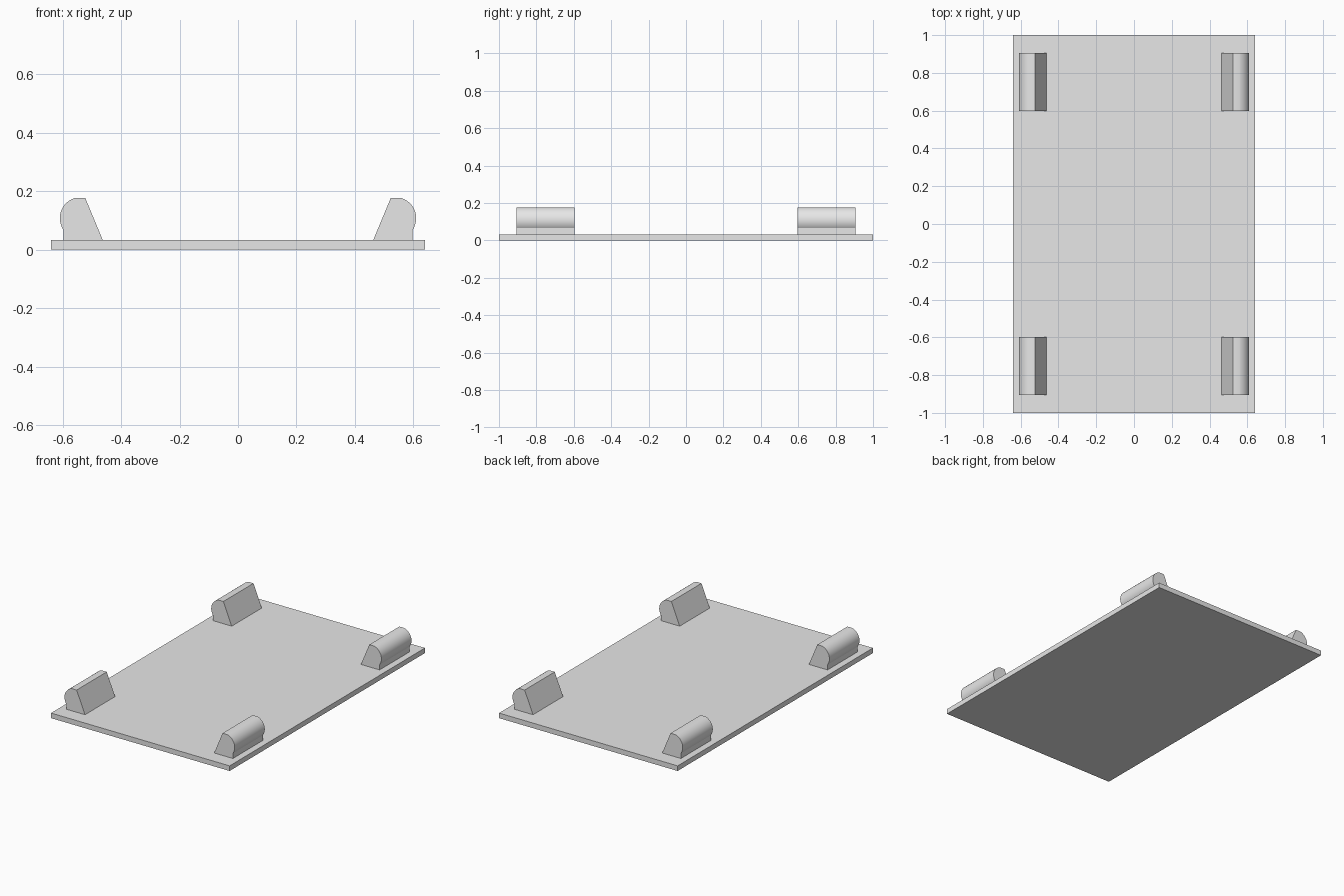
import bpy, bmesh, math

default = bpy.data.objects.get("Cube")
if default:
    bpy.data.objects.remove(default, do_unlink=True)

PLATE_X, PLATE_Y, PLATE_TOP = 0.64, 1.0, 0.033
CLIP_TOP, CLIP_WALL = 0.177, 0.597
CLIP_Y0, CLIP_Y1 = 0.597, 0.905

# Single grey plastic
grey = bpy.data.materials.new("light_grey")
grey.use_nodes = True
grey.diffuse_color = (0.8, 0.8, 0.8, 1)
grey.node_tree.nodes["Principled BSDF"].inputs["Base Color"].default_value = (0.8, 0.8, 0.8, 1)


def extrude_profile(name, profile, offset, smooth=False):
    """Make a solid from a closed outline pushed along an offset."""
    bm = bmesh.new()
    face = bm.faces.new([bm.verts.new(p) for p in profile])
    top = bmesh.ops.extrude_face_region(bm, geom=[face])["geom"]
    verts = [v for v in top if isinstance(v, bmesh.types.BMVert)]
    bmesh.ops.translate(bm, verts=verts, vec=offset)
    bmesh.ops.recalc_face_normals(bm, faces=bm.faces)
    mesh = bpy.data.meshes.new(name)
    bm.to_mesh(mesh)
    bm.free()
    mesh.materials.append(grey)
    obj = bpy.data.objects.new(name, mesh)
    bpy.context.collection.objects.link(obj)
    if smooth:
        bpy.ops.object.select_all(action="DESELECT")
        obj.select_set(True)
        bpy.context.view_layer.objects.active = obj
        bpy.ops.object.shade_smooth_by_angle(angle=math.radians(25))
    return obj


def clip_outline():
    """Sloped inner face, flat top, and rounded outer bulge above a short wall."""
    radius, cx, cz = 0.072, 0.538, 0.108
    start = math.asin((CLIP_TOP - cz) / radius)
    end = -math.acos((CLIP_WALL - cx) / radius)
    steps = 24
    arc = [start + (end - start) * i / steps for i in range(steps + 1)]
    return ([(0.463, PLATE_TOP), (0.523, CLIP_TOP)]
            + [(cx + radius * math.cos(a), cz + radius * math.sin(a)) for a in arc]
            + [(CLIP_WALL, PLATE_TOP)])


# Base plate
extrude_profile("base_plate",
                [(sx * PLATE_X, sy * PLATE_Y, 0)
                 for sx, sy in ((-1, -1), (1, -1), (1, 1), (-1, 1))],
                (0, 0, PLATE_TOP))

# Four corner clips
for side, sx in (("left", 1), ("right", -1)):
    for end, sy in (("front", -1), ("back", 1)):
        outline = [(sx * x, sy * CLIP_Y0, z) for x, z in clip_outline()]
        extrude_profile(f"{end}_{side}_clip", outline,
                        (0, sy * (CLIP_Y1 - CLIP_Y0), 0), smooth=True)
